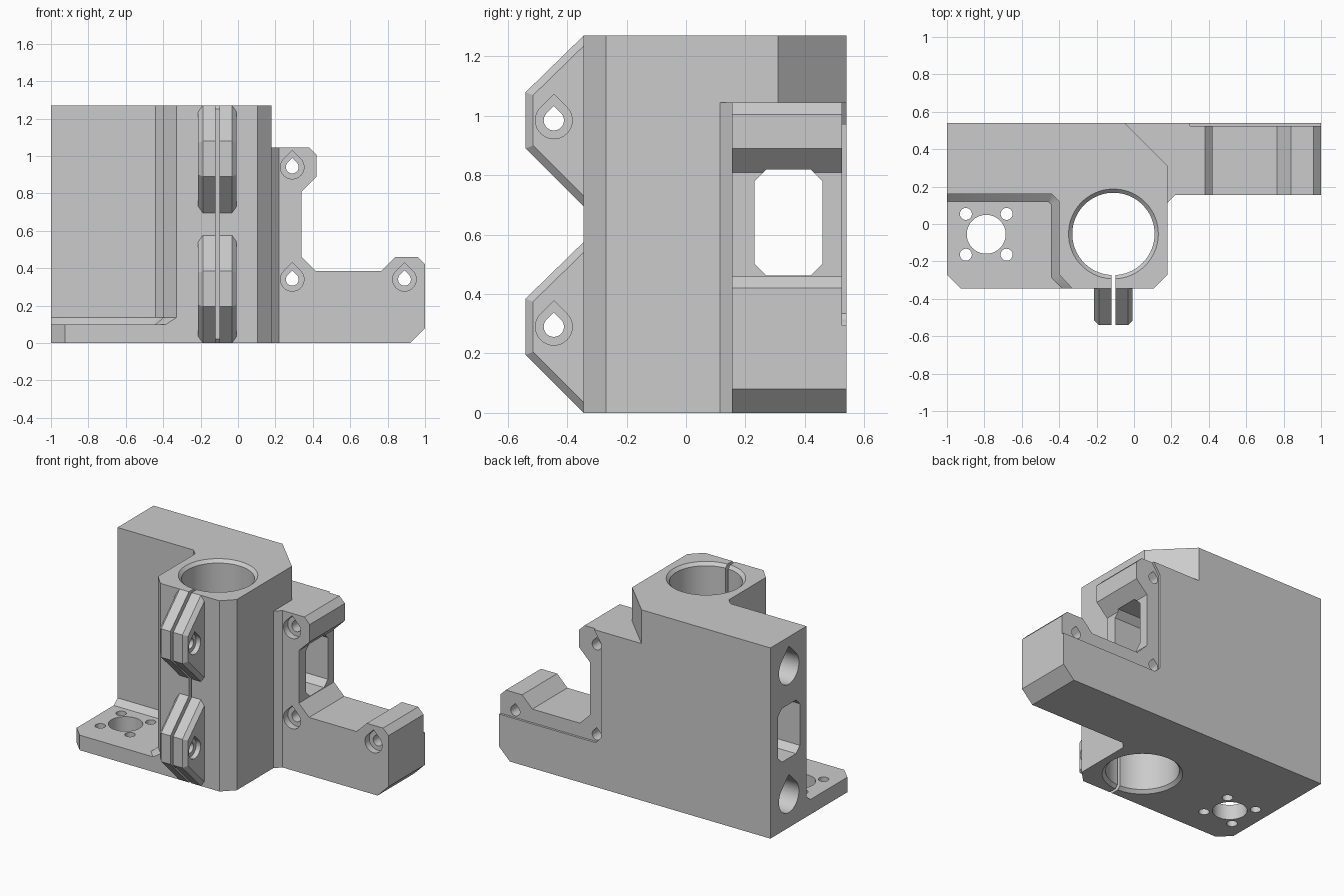
import bpy
import bmesh
import math

default = bpy.data.objects.get("Cube")
if default:
    bpy.data.objects.remove(default, do_unlink=True)

HEIGHT = 1.27
ARM_TOP = 1.045
BORE = (-0.11, -0.053)


def loft(name, rings):
    """Closed solid through rings of 3D points."""
    bm = bmesh.new()
    rows = [[bm.verts.new(p) for p in ring] for ring in rings]
    n = len(rows[0])
    bm.faces.new(rows[0])
    bm.faces.new(rows[-1])
    for low, high in zip(rows, rows[1:]):
        for i in range(n):
            j = (i + 1) % n
            bm.faces.new((low[i], low[j], high[j], high[i]))
    bmesh.ops.recalc_face_normals(bm, faces=bm.faces)
    mesh = bpy.data.meshes.new(name)
    bm.to_mesh(mesh)
    bm.free()
    obj = bpy.data.objects.new(name, mesh)
    bpy.context.collection.objects.link(obj)
    return obj


def prism(name, outline, axis, start, end):
    """Extrude a 2D outline along an axis."""
    place = {"x": lambda u, v, t: (t, u, v),
             "y": lambda u, v, t: (u, t, v),
             "z": lambda u, v, t: (u, v, t)}[axis]
    return loft(name, [[place(u, v, t) for u, v in outline] for t in (start, end)])


def circle(center, r, n=64):
    return [(center[0] + r * math.cos(math.tau * i / n),
             center[1] + r * math.sin(math.tau * i / n)) for i in range(n)]


def teardrop(center, r, n=30):
    """Circle with a pointed roof, as printed sideways holes have."""
    angles = [math.radians(135 + 270 * i / n) for i in range(n + 1)]
    pts = [(center[0] + r * math.cos(a), center[1] + r * math.sin(a)) for a in angles]
    return pts + [(center[0], center[1] + r * math.sqrt(2))]


def chamfered_box(u0, u1, v0, v1, c):
    return [(u0 + c, v0), (u1 - c, v0), (u1, v0 + c), (u1, v1 - c),
            (u1 - c, v1), (u0 + c, v1), (u0, v1 - c), (u0, v0 + c)]


def combine(target, other, operation):
    mod = target.modifiers.new("combine", "BOOLEAN")
    mod.operation = operation
    mod.solver = "EXACT"
    mod.object = other
    bpy.ops.object.select_all(action="DESELECT")
    bpy.context.view_layer.objects.active = target
    target.select_set(True)
    bpy.ops.object.modifier_apply(modifier=mod.name)
    bpy.data.objects.remove(other, do_unlink=True)


# Back wall and bearing column
body = prism("bearing_bracket", [
    (-1, 0.54), (-1, 0.16), (-0.44, 0.16), (-0.40, 0.12), (-0.40, -0.27),
    (-0.33, -0.345), (0.105, -0.345), (0.18, -0.27), (0.18, 0.54)], "z", 0, HEIGHT)
corner = prism("corner_cutter", [(-0.07, 0.56), (0.2, 0.29), (0.2, 0.56)],
               "z", ARM_TOP, 1.5)
combine(body, corner, "DIFFERENCE")

# Motor foot plate
foot = prism("foot_plate", [
    (-1, 0.3), (-1, -0.27), (-0.925, -0.345), (-0.2, -0.345), (-0.2, 0.3)], "z", 0, 0.1)
combine(body, foot, "UNION")

# Sloped skirt where the walls meet the plate
low = [(-1, 0.12), (-0.457, 0.12), (-0.44, 0.103), (-0.44, -0.287),
       (-0.385, -0.345), (-0.2, -0.345), (-0.2, 0.3), (-1, 0.3)]
high = [(-1, 0.16), (-0.44, 0.16), (-0.40, 0.12), (-0.40, -0.27),
        (-0.33, -0.345), (-0.2, -0.345), (-0.2, 0.3), (-1, 0.3)]
skirt = loft("skirt", [[(x, y, 0.1) for x, y in low], [(x, y, 0.135) for x, y in high]])
combine(body, skirt, "UNION")

# Side arm and its corner gusset
arm = prism("side_arm", [
    (0.1, 0), (0.92, 0), (1, 0.08), (1, 0.42), (0.96, 0.46), (0.84, 0.46),
    (0.765, 0.385), (0.415, 0.385), (0.34, 0.46), (0.34, 0.81), (0.42, 0.89),
    (0.42, 1.005), (0.38, ARM_TOP), (0.1, ARM_TOP)], "y", 0.155, 0.54)
combine(body, arm, "UNION")
gusset = prism("arm_gusset", [
    (0.1, 0.115), (0.18, 0.115), (0.22, 0.155), (0.22, 0.3), (0.1, 0.3)], "z", 0, ARM_TOP)
combine(body, gusset, "UNION")

# Two clamp ears with beveled rims
for base in (0, 0.695):
    ear = prism("clamp_ear", [
        (-0.3, base), (-0.345, base), (-0.54, base + 0.195), (-0.54, base + 0.385),
        (-0.345, base + 0.575), (-0.3, base + 0.575)], "x", -0.213, -0.007)
    bm = bmesh.new()
    bm.from_mesh(ear.data)
    rim = [e for e in bm.edges
           if abs(e.verts[0].co.x - e.verts[1].co.x) < 0.001
           and all(v.co.y < -0.34 for v in e.verts)]
    bmesh.ops.bevel(bm, geom=rim, offset=0.025, segments=1, affect="EDGES")
    bm.to_mesh(ear.data)
    bm.free()
    combine(body, ear, "UNION")

# Bearing bore with flared mouths, and the clamp slit
bore = loft("bore_cutter", [
    [(x, y, z) for x, y in circle(BORE, r, 96)]
    for z, r in ((-0.01, 0.25), (0.02, 0.22), (HEIGHT - 0.02, 0.22), (HEIGHT + 0.01, 0.25))])
slit = prism("slit_cutter", [(-0.12, -0.7), (-0.1, -0.7), (-0.1, -0.1), (-0.12, -0.1)],
             "z", -0.1, 1.5)
cutters = [bore, slit]

# Long window and two rod sockets along the back wall
cutters.append(prism("window_cutter", chamfered_box(0.23, 0.46, 0.463, 0.82, 0.04),
                     "x", -1.2, 0.5))
for z in (0.205, 1.06):
    cutters.append(prism("socket_cutter", teardrop((0.345, z), 0.105), "x", -1.2, -0.1))

# Clamp screw holes with shallow counterbores
for z in (0.29, 0.985):
    cutters.append(prism("ear_hole", teardrop((-0.445, z), 0.034), "x", -0.4, 0.2))
    for start, end in ((-0.4, -0.18), (-0.04, 0.2)):
        cutters.append(prism("ear_counterbore", teardrop((-0.445, z), 0.062),
                             "x", start, end))

# Arm screw holes with counterbores
for spot in ((0.29, 0.94), (0.29, 0.34), (0.89, 0.34)):
    cutters.append(prism("arm_hole", teardrop(spot, 0.034), "y", 0.05, 0.7))
    cutters.append(prism("arm_counterbore", teardrop(spot, 0.063), "y", 0.05, 0.2))

# Shallow recess on the back of the arm
cutters.append(prism("back_recess", [
    (0.29, 0.295), (1.2, 0.295), (1.2, 1.2), (0.3, 1.2), (0.3, ARM_TOP),
    (0.25, 0.97), (0.25, 0.335)], "y", 0.525, 0.7))

# Foot plate holes: one large and four small
foot_center = (-0.79, -0.055)
cutters.append(prism("foot_hole", circle(foot_center, 0.104), "z", -0.1, 0.3))
for sx in (-1, 1):
    for sy in (-1, 1):
        spot = (foot_center[0] + sx * 0.109, foot_center[1] + sy * 0.109)
        cutters.append(prism("foot_screw_hole", circle(spot, 0.032, 32), "z", -0.1, 0.3))

for cutter in cutters:
    combine(body, cutter, "DIFFERENCE")

# One plain grey finish
grey = bpy.data.materials.new("light_grey_plastic")
grey.use_nodes = True
color = (0.6, 0.6, 0.6, 1)
grey.diffuse_color = color
grey.node_tree.nodes["Principled BSDF"].inputs["Base Color"].default_value = color
body.data.materials.clear()
body.data.materials.append(grey)
for face in body.data.polygons:
    face.material_index = 0

bpy.ops.object.select_all(action="DESELECT")
body.select_set(True)
bpy.context.view_layer.objects.active = body
bpy.ops.object.shade_smooth_by_angle(angle=math.radians(30))
